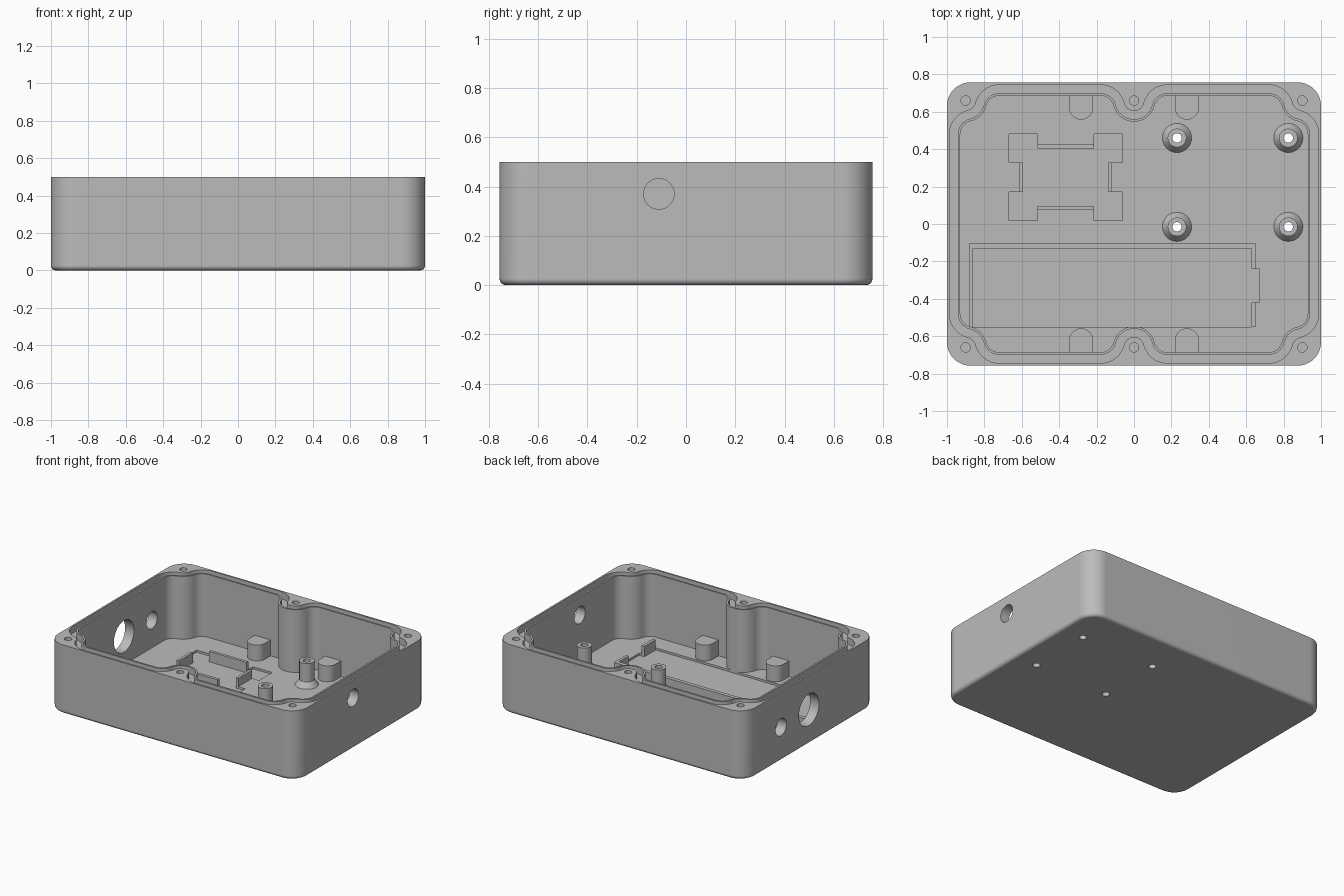
import bpy, bmesh, math
from math import sin, cos, pi, atan2, sqrt

old = bpy.data.objects.get("Cube")
if old:
    bpy.data.objects.remove(old)

H, FLOOR, RECESS = 0.5, 0.045, 0.03
grey = bpy.data.materials.new("light_grey")
grey.use_nodes = True
GREY = (0.5, 0.5, 0.5, 1)
grey.diffuse_color = GREY
grey.node_tree.nodes["Principled BSDF"].inputs["Base Color"].default_value = GREY


def arc(c, r, a0, a1, n=10):
    return [(c[0] + r * cos(a0 + (a1 - a0) * i / n), c[1] + r * sin(a0 + (a1 - a0) * i / n))
            for i in range(n + 1)]


def circle(x, y, r, n=32):
    return arc((x, y), r, 0, 2 * pi, n)[:-1]


def rect(x0, x1, y0, y1):
    return [(x0, y0), (x1, y0), (x1, y1), (x0, y1)]


def rounded_rect(x, y, r):
    pts = []
    for k, (sx, sy) in enumerate([(1, 1), (-1, 1), (-1, -1), (1, -1)]):
        pts += arc((sx * (x - r), sy * (y - r)), r, k * pi / 2, (k + 1) * pi / 2, 12)
    return pts


def inner_outline(d):
    """Inside wall line curling round the six screw bosses, offset inward by d."""
    X, Y, b, f, hx, hy = 0.987, 0.744, 0.055, 0.13, 0.9, 0.66
    ty = sqrt((b + f) ** 2 - (hy - Y + f) ** 2)
    tx = sqrt((b + f) ** 2 - (hx - X + f) ** 2)
    mid, corner = (0, hy), (hx, hy)
    ca, cb, cc = (ty, Y - f), (hx - ty, Y - f), (X - f, hy - tx)

    def ang(p, q):
        return atan2(q[1] - p[1], q[0] - p[0])
    q = arc(mid, b + d, -pi / 2, ang(mid, ca))
    q += arc(ca, f - d, ang(ca, mid), pi / 2)
    q += arc(cb, f - d, pi / 2, ang(cb, corner))
    q += arc(corner, b + d, ang(corner, cb), ang(corner, cc))
    q += arc(cc, f - d, ang(cc, corner), 0)
    pts = q + [(x, -y) for x, y in q[::-1]] + [(-x, -y) for x, y in q] + [(-x, y) for x, y in q[::-1]]
    return [p for i, p in enumerate(pts) if math.dist(p, pts[i - 1]) > 1e-4]


def loft(name, loops, ring=False):
    """Skin outlines given as (points, z); a ring also joins the last loop to the first."""
    bm = bmesh.new()
    rows = [[bm.verts.new((x, y, z)) for x, y in pts] for pts, z in loops]
    n = len(rows[0])
    for a, b in zip(rows, rows[1:] + (rows[:1] if ring else [])):
        for i in range(n):
            j = (i + 1) % n
            bm.faces.new((a[i], a[j], b[j], b[i]))
    if not ring:
        bm.faces.new(rows[0][::-1])
        bm.faces.new(rows[-1])
    bmesh.ops.recalc_face_normals(bm, faces=bm.faces)
    me = bpy.data.meshes.new(name)
    bm.to_mesh(me)
    bm.free()
    ob = bpy.data.objects.new(name, me)
    bpy.context.collection.objects.link(ob)
    me.materials.append(grey)
    return ob


def prism(name, pts, z0, z1):
    return loft(name, [(pts, z0), (pts, z1)])


def select(ob):
    bpy.ops.object.select_all(action='DESELECT')
    ob.select_set(True)
    bpy.context.view_layer.objects.active = ob


def cut(ob, cutter):
    mod = ob.modifiers.new("cut", 'BOOLEAN')
    mod.operation, mod.solver, mod.object = 'DIFFERENCE', 'EXACT', cutter
    select(ob)
    bpy.ops.object.modifier_apply(modifier=mod.name)
    bpy.data.objects.remove(cutter)


def smooth(ob):
    select(ob)
    bpy.ops.object.shade_smooth_by_angle(angle=math.radians(30))
    ob.modifiers.new("weighted_normals", 'WEIGHTED_NORMAL').keep_sharp = True


# Outer shell with rounded lower edge
R = 0.025
loops = []
for i in range(5):
    a = i * pi / 8
    d = R * (1 - sin(a))
    loops.append((rounded_rect(1 - d, 0.757 - d, 0.125 - d), R * (1 - cos(a))))
case = loft("case_body", loops + [(rounded_rect(1, 0.757, 0.125), H)])

# Cavity and seal groove in the rim
cut(case, prism("cavity", inner_outline(0.058), FLOOR, H + 0.1))
g0, g1 = inner_outline(0), inner_outline(0.045)
cut(case, loft("groove", [(g0, H - 0.05), (g0, H + 0.1), (g1, H + 0.1), (g1, H - 0.05)], ring=True))

# Lid screw holes
for x in (-0.9, 0, 0.9):
    for y in (-0.66, 0.66):
        cut(case, prism("screw_hole", circle(x, y, 0.025, 20), 0.15, H + 0.1))

# Cable holes through the side walls
for side, y, z, r in ((1, -0.11, 0.37, 0.062), (-1, 0.34, 0.245, 0.062), (-1, 0.02, 0.25, 0.115)):
    drill = prism("cable_hole", circle(0, 0, r, 40), -0.12, 0.12)
    drill.rotation_euler.y = pi / 2
    drill.location = (side * 0.96, y, z)
    bpy.context.view_layer.update()
    cut(case, drill)

# Shallow recess for the long tray, with a finger notch
TX0, TX1, TY0, TY1 = -0.86, 0.628, -0.55, -0.13
tray = [(TX0, TY0), (TX1, TY0), (TX1, -0.42), (0.67, -0.42), (0.67, -0.24), (TX1, -0.24),
        (TX1, TY1), (TX0, TY1)]
cut(case, prism("tray_recess", tray, RECESS, H))

# Shallow recess for the square module, with four corner pockets
CX, CY = -0.365, 0.25
quarter = [(0.255, 0.08), (0.303, 0.08), (0.303, 0.23), (0.15, 0.23), (0.15, 0.155)]
quarter[0] = (0.228, 0.08)
cog = []
for sx, sy in ((1, 1), (-1, 1), (-1, -1), (1, -1)):
    part = [(CX + sx * x, CY + sy * y) for x, y in quarter]
    cog += part if sx * sy > 0 else part[::-1]
cut(case, prism("module_recess", cog, RECESS, H))

# Board standoffs with flared feet, drilled through the floor
posts = [(x, y) for x in (0.23, 0.825) for y in (-0.015, 0.46)]
for x, y in posts:
    cut(case, prism("floor_hole", circle(x, y, 0.025), -0.1, H))
smooth(case)
for x, y in posts:
    rings = [(0.08, FLOOR - 0.003), (0.05, FLOOR + 0.04), (0.05, 0.218), (0.025, 0.218),
             (0.025, FLOOR - 0.003)]
    smooth(loft("standoff", [(circle(x, y, r), z) for r, z in rings], ring=True))

# Retaining ribs round the tray and the module
RIB = 0.105
ribs = {
    "tray_rib_back": rect(-0.88, 0.65, TY1, -0.102),
    "tray_rib_right": rect(-0.88, TX0, TY0, TY1),
    "tray_rib_left_rear": rect(TX1, 0.65, -0.24, TY1),
    "tray_rib_left_front": rect(TX1, 0.65, TY0, -0.42),
}
for s, side in ((1, "a"), (-1, "b")):
    ya, yb = sorted((CY + s * 0.155, CY + s * 0.176))
    xa, xb = sorted((CX + s * 0.228, CX + s * 0.248))
    ribs["module_rib_long_" + side] = rect(CX - 0.15, CX + 0.15, ya, yb)
    ribs["module_rib_short_" + side] = rect(xa, xb, CY - 0.08, CY + 0.08)
for name, pts in ribs.items():
    prism(name, pts, RECESS, RIB)

# Round-nosed support blocks along the long walls
for x in (-0.283, 0.283):
    for s in (1, -1):
        nose = arc((x, 0.622), 0.064, pi, 2 * pi, 16) + [(x + 0.064, 0.7), (x - 0.064, 0.7)]
        smooth(prism("support_block", [(px, s * py) for px, py in nose], FLOOR - 0.003, 0.16))
